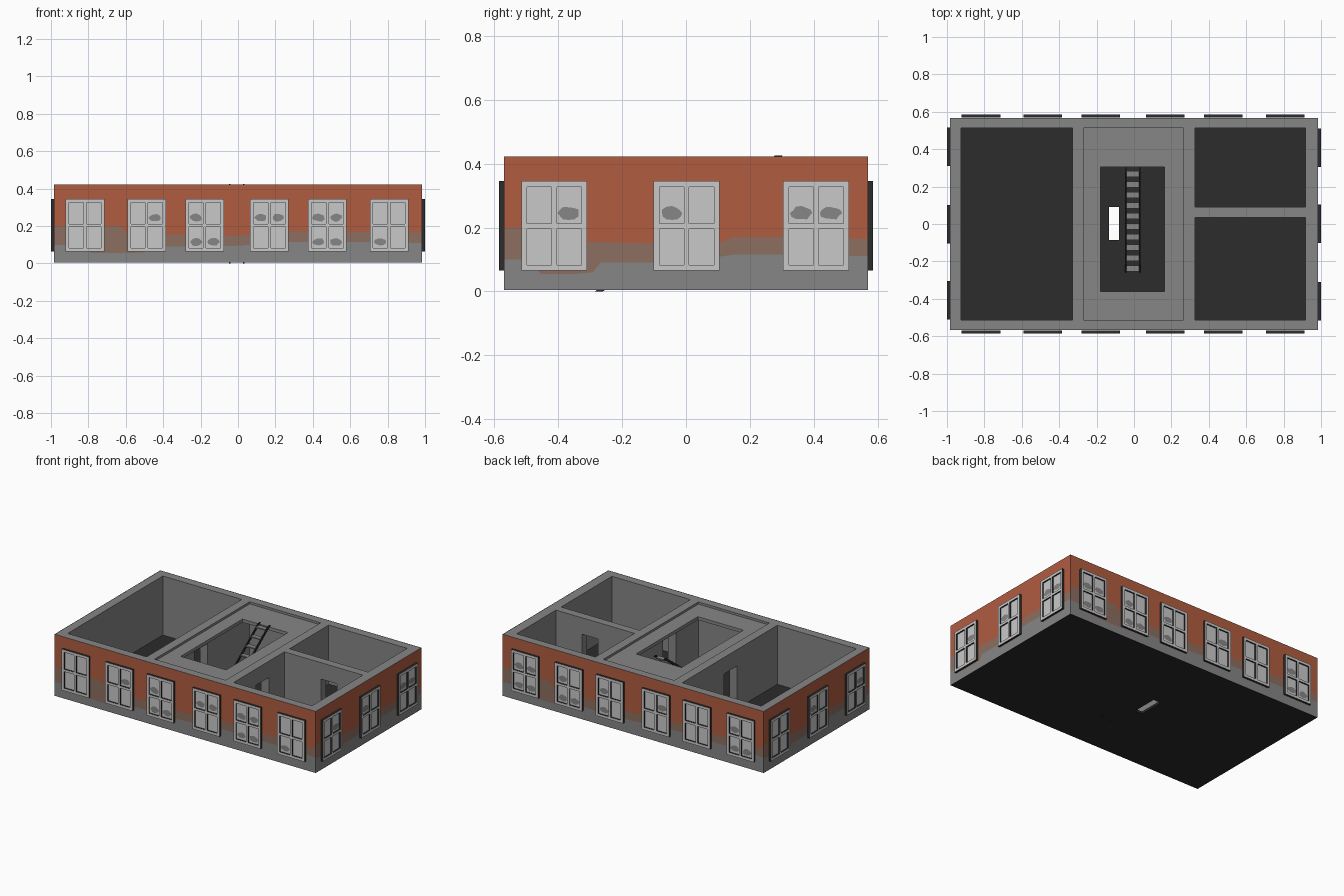
import bpy, bmesh, math, random
from mathutils import Matrix, Vector

if "Cube" in bpy.data.objects:
    bpy.data.objects.remove(bpy.data.objects["Cube"])

random.seed(4)

def material(name, rgb):
    m = bpy.data.materials.new(name)
    m.diffuse_color = (*rgb, 1)
    m.use_nodes = True
    m.node_tree.nodes["Principled BSDF"].inputs["Base Color"].default_value = m.diffuse_color
    return m

CONCRETE = material("concrete_grey", (0.238, 0.238, 0.238))
BRICK = material("brick_orange", (0.434, 0.107, 0.051))
WORN = material("worn_brown", (0.262, 0.156, 0.117))
WHITE = material("window_light_grey", (0.584, 0.584, 0.584))
DARK = material("dark_grey", (0.025, 0.025, 0.025))

Z0, TOP = 0.004, 0.422
LX, LY = 0.985, 0.57

def finish(name, bm, mats):
    me = bpy.data.meshes.new(name)
    bm.to_mesh(me)
    bm.free()
    for m in mats:
        me.materials.append(m)
    ob = bpy.data.objects.new(name, me)
    bpy.context.collection.objects.link(ob)
    return ob

def add_box(bm, x0, x1, y0, y1, z0, z1):
    mat = Matrix.Translation(((x0 + x1) / 2, (y0 + y1) / 2, (z0 + z1) / 2)) @ \
        Matrix.Diagonal((x1 - x0, y1 - y0, z1 - z0, 1))
    bmesh.ops.create_cube(bm, size=1, matrix=mat)

def boxes(name, specs, mat):
    bm = bmesh.new()
    for s in specs:
        add_box(bm, *s)
    return finish(name, bm, [mat])

def ring(name, outer, inner, z0, z1, mat):
    """Rectangular slab with a rectangular hole; rects are x0, x1, y0, y1."""
    bm = bmesh.new()
    loops = []
    for (x0, x1, y0, y1) in (outer, inner):
        for z in (z0, z1):
            loops.append([bm.verts.new((x, y, z)) for x, y in
                          ((x0, y0), (x1, y0), (x1, y1), (x0, y1))])
    ob, ot, ib, it = loops
    for i in range(4):
        j = (i + 1) % 4
        for a, b in ((ob, ot), (ot, it), (it, ib), (ib, ob)):
            bm.faces.new((a[i], a[j], b[j], b[i]))
    bmesh.ops.recalc_face_normals(bm, faces=bm.faces[:])
    return finish(name, bm, [mat])

# Floor, outer walls and stairwell ceiling
E = 0.002
shell = (-LX + E, LX - E, -LY + E, LY - E)
room = (-0.925, 0.917, -0.512, 0.512)
ring("floor", shell, (-0.135, -0.08, -0.085, 0.09), Z0, 0.02, DARK)
ring("outer_walls", shell, room, Z0 + 0.001, TOP, CONCRETE)
ring("stairwell_ceiling", (-0.27, 0.265, -0.512, 0.512),
     (-0.18, 0.163, -0.36, 0.305), 0.385, 0.407, CONCRETE)

# Inner walls, each with a doorway
DOOR = 0.31
def wall_along_y(name, x0, x1, d0, d1):
    boxes(name, [(x0, x1, room[2], d0, 0.01, TOP), (x0, x1, d1, room[3], 0.01, TOP),
                 (x0, x1, d0, d1, DOOR, TOP)], CONCRETE)

wall_along_y("left_inner_wall", -0.33, -0.27, -0.08, 0.06)
wall_along_y("right_inner_wall", 0.265, 0.325, -0.27, -0.13)
boxes("partition_wall", [(0.325, 0.60, 0.035, 0.09, 0.01, TOP),
                         (0.72, room[1], 0.035, 0.09, 0.01, TOP),
                         (0.60, 0.72, 0.035, 0.09, DOOR, TOP)], CONCRETE)

# Open staircase: sloping stringers and treads
bm = bmesh.new()
for x0, x1 in ((-0.047, -0.04), (0.028, 0.035)):
    prof = ((-0.285, 0.0), (-0.26, 0.0), (0.303, 0.425), (0.278, 0.425))
    base = bm.faces.new([bm.verts.new((x0, y, z)) for y, z in prof])
    out = bmesh.ops.extrude_face_region(bm, geom=[base])
    for v in out["geom"]:
        if isinstance(v, bmesh.types.BMVert):
            v.co.x = x1
bmesh.ops.recalc_face_normals(bm, faces=bm.faces[:])
finish("stair_stringers", bm, [DARK])
N = 10
treads = []
for i in range(N):
    t = (i + 0.6) / N
    y, z = -0.272 + 0.563 * t, 0.425 * t
    treads.append((-0.04, 0.028, y - 0.016, y + 0.016, z - 0.005, z + 0.003))
boxes("stair_treads", treads, CONCRETE)

# Facades: base, worn and brick bands; (u, base height, worn height)
BANDS = [(0, .10, .20), (.08, .10, .20), (.10, .055, .20), (.18, .055, .20),
         (.20, .055, .16), (.245, .06, .155), (.265, .09, .155), (.40, .09, .15),
         (.50, .095, .15), (.60, .11, .155), (.63, .115, .17), (.78, .115, .17),
         (1, .11, .165)]

def facade(name, half, dist, rot):
    bm = bmesh.new()
    cols = []
    for u, b, w in BANDS:
        s = (2 * u - 1) * half
        cols.append([bm.verts.new((s, -dist, z)) for z in (Z0, b, w, TOP)])
    for a, b in zip(cols, cols[1:]):
        for k in range(3):
            bm.faces.new((a[k], b[k], b[k + 1], a[k + 1])).material_index = k
    bm.transform(rot)
    finish(name, bm, [CONCRETE, WORN, BRICK])

# Windows: framed 2 x 2 panes with irregular holes in some panes
HW, WZ0, WZ1, FR = 0.103, 0.065, 0.345, 0.018

def window(name, s, dist, rot, broken):
    bm = bmesh.new()
    d = -dist
    f = d - 0.015
    add_box(bm, -HW, -HW + FR, f, d, WZ0, WZ1)
    add_box(bm, HW - FR, HW, f, d, WZ0, WZ1)
    for z0, z1 in ((WZ0, WZ0 + FR), (0.196, 0.212), (WZ1 - FR, WZ1)):
        add_box(bm, -HW + FR, HW - FR, f, d, z0, z1)
    for z0, z1 in ((WZ0 + FR, 0.196), (0.212, WZ1 - FR)):
        add_box(bm, -0.008, 0.008, f, d, z0, z1)
    add_box(bm, -HW + FR, HW - FR, d - 0.005, d, WZ0 + FR, WZ1 - FR)
    bm.normal_update()
    for face in bm.faces:
        face.material_index = 0 if face.normal.y < -0.5 else 1
    for code in broken:
        cx = -0.046 if code[1] == "L" else 0.046
        cz = 0.245 if code[0] == "U" else 0.115
        pts = []
        for i in range(12):
            a = 2 * math.pi * i / 12
            r = random.uniform(0.85, 1.1)
            pts.append(bm.verts.new((cx + 0.033 * r * math.cos(a), d - 0.0075,
                                     cz + 0.021 * r * math.sin(a))))
        hole = bm.faces.new(pts)
        hole.material_index = 2
    bm.transform(rot @ Matrix.Translation((s, 0, 0)))
    finish(name, bm, [WHITE, DARK, CONCRETE])

LONG = [-0.818, -0.488, -0.178, 0.168, 0.478, 0.808]
SHORT = [-0.412, 0.002, 0.407]
ALL = ["UL", "UR", "LL", "LR"]
SIDES = [
    ("front", LX, LY, LONG,
     [[], ["UR"], ["UL", "LL", "LR"], ["UL", "UR"], ALL, ["LL"]]),
    ("right", LY, LX, SHORT, [["UR"], ["UL"], ["UL", "UR"]]),
    ("back", LX, LY, [-x for x in reversed(LONG)],
     [ALL, ["UL", "LL", "LR"], ["UL", "LL"], ["UR"], [], ["UL", "LL", "LR"]]),
    ("left", LY, LX, SHORT, [[], ["UL"], ["UR"]]),
]
for k, (side, half, dist, centres, damage) in enumerate(SIDES):
    rot = Matrix.Rotation(k * math.pi / 2, 4, "Z")
    facade(side + "_facade", half, dist, rot)
    for i, (s, broken) in enumerate(zip(centres, damage)):
        window(f"{side}_window_{i + 1}", s, dist, rot, broken)
